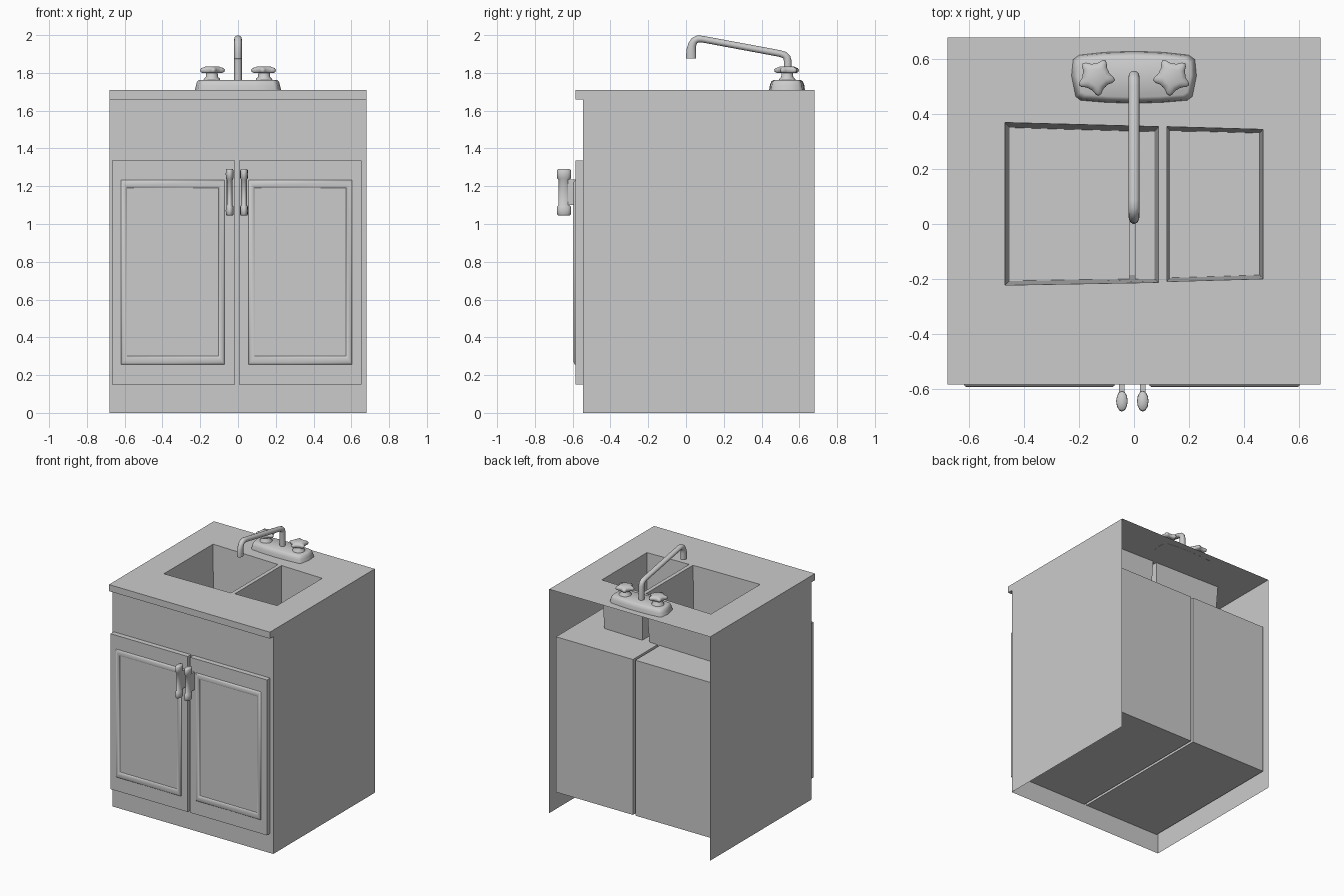
import bpy, bmesh, math
from mathutils import Vector

if "Cube" in bpy.data.objects:
    bpy.data.objects.remove(bpy.data.objects["Cube"])


def finish(name, bm, smooth=None, flip=False):
    bmesh.ops.recalc_face_normals(bm, faces=bm.faces)
    if flip:
        bmesh.ops.reverse_faces(bm, faces=bm.faces)
    me = bpy.data.meshes.new(name)
    bm.to_mesh(me)
    bm.free()
    ob = bpy.data.objects.new(name, me)
    bpy.context.collection.objects.link(ob)
    if smooth:
        bpy.ops.object.select_all(action='DESELECT')
        ob.select_set(True)
        bpy.context.view_layer.objects.active = ob
        bpy.ops.object.shade_smooth_by_angle(angle=math.radians(smooth))
    return ob


def loft(name, rings, start=True, end=True, smooth=None, flip=False):
    """Skin a list of closed rings that share a point count."""
    bm = bmesh.new()
    vs = [[bm.verts.new(p) for p in r] for r in rings]
    n = len(rings[0])
    for a, b in zip(vs, vs[1:]):
        for i in range(n):
            j = (i + 1) % n
            bm.faces.new((a[i], a[j], b[j], b[i]))
    if start:
        bm.faces.new(vs[0])
    if end:
        bm.faces.new(vs[-1])
    return finish(name, bm, smooth, flip)


def ellipse(cx, cy, z, rx, ry, n=12):
    return [(cx + rx * math.cos(math.tau * i / n), cy + ry * math.sin(math.tau * i / n), z) for i in range(n)]


def box(name, x0, x1, y0, y1, z0, z1):
    q = [(x0, y0), (x1, y0), (x1, y1), (x0, y1)]
    return loft(name, [[(x, y, z) for x, y in q] for z in (z0, z1)])


TOP, FLOOR = 1.71, 0.9
# Each bowl: rim corners, floor corners
BOWLS = {
    "large_bowl": ([(-.47, .37), (.09, .355), (.09, -.213), (-.47, -.223)],
                   [(-.435, .33), (.055, .315), (.055, -.185), (-.435, -.19)]),
    "small_bowl": ([(.12, .355), (.47, .345), (.47, -.20), (.12, -.21)],
                   [(.145, .32), (.445, .315), (.445, -.17), (.145, -.18)]),
}

# Cabinet shell: thin sheet, open at the back and bottom, with a front counter lip
bm = bmesh.new()
prof = [(.68, 0), (.68, TOP), (-.586, TOP), (-.586, 1.66), (-.545, 1.66), (-.545, 0)]
L = [bm.verts.new((-.68, y, z)) for y, z in prof]
R = [bm.verts.new((.68, y, z)) for y, z in prof]
bm.faces.new(L)
bm.faces.new(R)
for i in (2, 3, 4):
    bm.faces.new((L[i], L[i + 1], R[i + 1], R[i]))
# Counter top filled around the bowl openings
bm.edges.new((L[1], R[1]))
edges = [bm.edges.get(p) for p in ((L[1], R[1]), (R[1], R[2]), (R[2], L[2]), (L[2], L[1]))]
for rim, floor in BOWLS.values():
    vs = [bm.verts.new((x, y, TOP)) for x, y in rim]
    edges += [bm.edges.new((vs[i], vs[(i + 1) % 4])) for i in range(4)]
bmesh.ops.triangle_fill(bm, edges=edges, use_beauty=True, normal=Vector((0, 0, 1)))
finish("cabinet_shell", bm)

# Sink bowls, deep and only slightly tapered
for name, (rim, floor) in BOWLS.items():
    loft(name, [[(x, y, TOP) for x, y in rim], [(x, y, FLOOR) for x, y in floor]],
         start=False, flip=True)

# Doors (deep blocks), raised mouldings and handles
for side, x0, x1, f0, f1, hx in (("left", -.668, -.016, -.62, -.07, -.044),
                                 ("right", .004, .654, .055, .605, .032)):
    box(side + "_door", x0, x1, -.584, .635, .15, 1.337)
    rings = []
    for d, y in ((0, -.583), (.002, -.59), (.009, -.595), (.024, -.595), (.031, -.59), (.034, -.583)):
        a, b, c, e = f0 + d, f1 - d, .255 + d * 1.4, 1.233 - d * 1.3
        rings.append([(a, y, c), (b, y, c), (b, y, e), (a, y, e)])
    loft(side + "_door_moulding", rings, False, False, smooth=60)
    half = [(1.045, .8), (1.051, .97), (1.07, 1), (1.092, .97), (1.1, .75)]
    grip = half + [(2.335 - z, s) for z, s in reversed(half)]
    loft(side + "_handle_grip", [ellipse(hx, -.646, z, .021 * s, .038 * s, 12) for z, s in grip], smooth=60)
    box(side + "_handle_mount", hx - .01, hx + .01, -.645, -.58, 1.1, 1.235)

# Faucet base plate with bowed long sides
outline = [(0, .63), (.11, .626), (.2, .616), (.222, .6), (.228, .54), (.213, .465), (.195, .451),
           (.1, .443), (0, .44)]
outline += [(-x, y) for x, y in reversed(outline[1:-1])]
loft("faucet_base", [[(x * sx, .536 + (y - .536) * sy, z) for x, y in outline]
                     for sx, sy, z in ((1, 1, 1.709), (.975, .96, 1.735), (.95, .88, 1.755), (.91, .76, 1.762))],
     smooth=60)


# Star-shaped tap knobs on round stems
def star(cx, cy, z, s, flip, lobe=.009):
    pts = []
    for i in range(40):
        a = math.tau * i / 40
        r = s * (.057 + lobe * math.cos(5 * a) + lobe * .3 * math.cos(10 * a))
        t = a - math.radians(82)
        pts.append((cx + flip * r * math.cos(t), cy + r * math.sin(t), z))
    return pts


for side, s in (("left", -1), ("right", 1)):
    cx = s * .138
    loft(side + "_tap_stem", [ellipse(cx, .536, z, r, r, 16) for z, r in
                              ((1.755, .045), (1.768, .043), (1.778, .032), (1.805, .03))], smooth=60)
    loft(side + "_tap_knob", [star(cx, .536, z, k, -s, b) for z, k, b in
                              ((1.799, .82, .007), (1.805, .97, .009), (1.817, 1, .01), (1.825, .93, .008),
                               (1.83, .75, .004), (1.835, .6, 0))],
         smooth=60)

# Swan-neck spout: rings swept along a path in the y-z plane (y, z, radius)
path = [(.538, 1.75, .021), (.538, 1.865, .021), (.534, 1.882, .02), (.522, 1.894, .019), (.5, 1.902, .018),
        (.085, 1.979, .018), (.062, 1.98, .019), (.044, 1.97, .02), (.033, 1.95, .022), (.028, 1.925, .025),
        (.027, 1.9, .027), (.027, 1.876, .027)]
rings = []
for i, (y, z, r) in enumerate(path):
    p, q = path[max(i - 1, 0)], path[min(i + 1, len(path) - 1)]
    t = Vector((0, q[0] - p[0], q[1] - p[1])).normalized()
    u = Vector((1, 0, 0))
    v = t.cross(u)
    c = Vector((0, y, z))
    rings.append([c + .02 * math.cos(math.tau * k / 14) * u + r * math.sin(math.tau * k / 14) * v
                  for k in range(14)])
loft("faucet_spout", rings, smooth=60)
